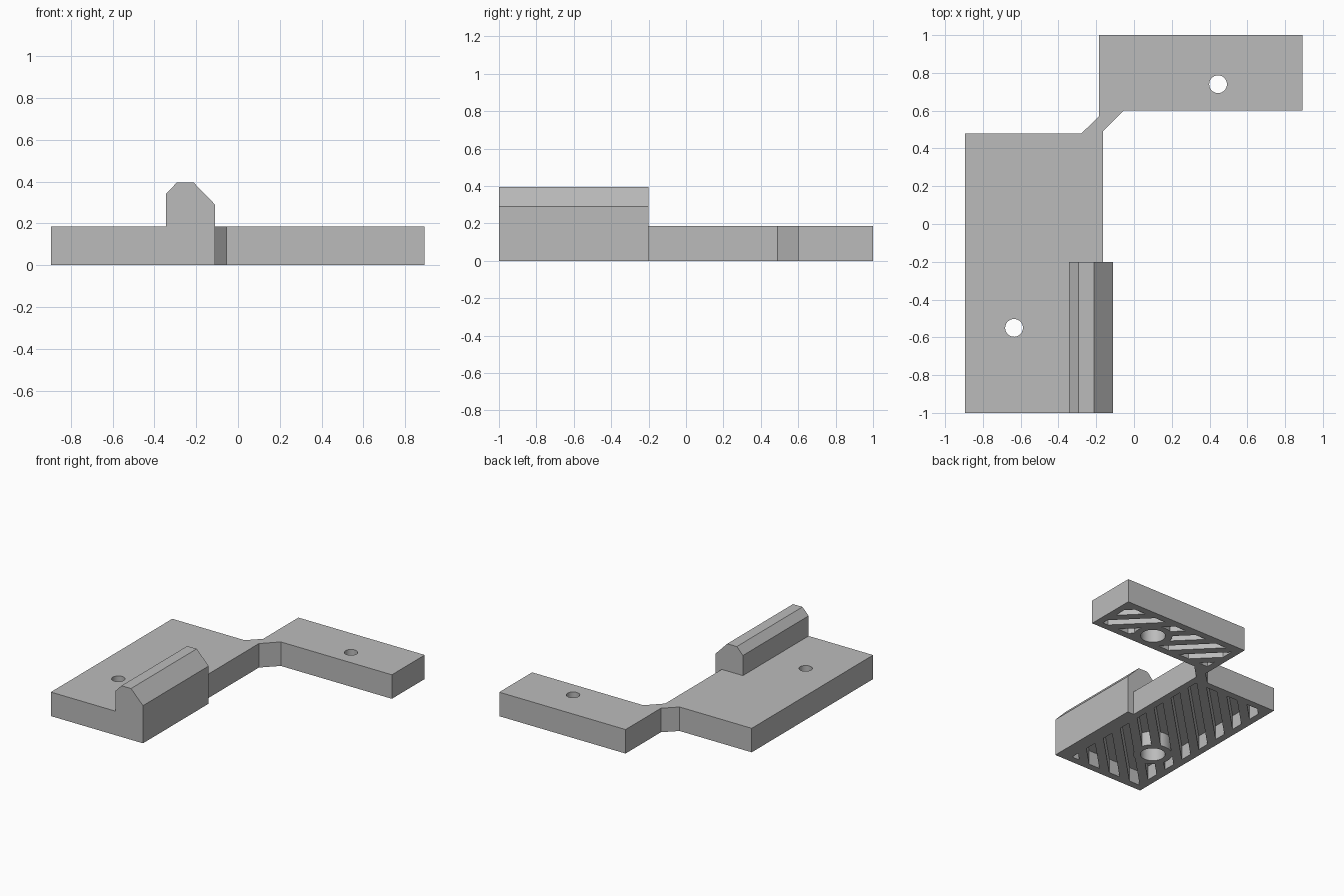
import bpy, bmesh, math
from mathutils import Matrix, Vector

cube = bpy.data.objects.get("Cube")
if cube:
    bpy.data.objects.remove(cube, do_unlink=True)

THICK = 0.185     # plate thickness
POCKET = 0.11     # depth of the underside slots
BORE = 0.125      # depth of the screw head recess
RIM = 0.055       # solid border around the slots
PITCH = 0.187     # slot spacing measured along an axis

grey = bpy.data.materials.new("plain_grey")
grey.use_nodes = True
grey.diffuse_color = (0.5, 0.5, 0.5, 1)
grey.node_tree.nodes["Principled BSDF"].inputs["Base Color"].default_value = (0.5, 0.5, 0.5, 1)


def make(name, bm):
    bmesh.ops.recalc_face_normals(bm, faces=bm.faces[:])
    mesh = bpy.data.meshes.new(name)
    bm.to_mesh(mesh)
    bm.free()
    mesh.materials.append(grey)
    obj = bpy.data.objects.new(name, mesh)
    bpy.context.collection.objects.link(obj)
    return obj


def prism(name, points, travel):
    """Extrude a closed outline along a vector."""
    bm = bmesh.new()
    face = bm.faces.new([bm.verts.new(p) for p in points])
    out = bmesh.ops.extrude_face_region(bm, geom=[face])
    moved = [v for v in out["geom"] if isinstance(v, bmesh.types.BMVert)]
    bmesh.ops.translate(bm, verts=moved, vec=travel)
    return make(name, bm)


def cylinder(name, centre, radius, bottom, top):
    bm = bmesh.new()
    place = Matrix.Translation((*centre, (bottom + top) / 2))
    bmesh.ops.create_cone(bm, cap_ends=True, segments=40, radius1=radius,
                          radius2=radius, depth=top - bottom, matrix=place)
    return make(name, bm)


def combine(target, tool, operation):
    """Apply a boolean and remove the tool object."""
    tool.hide_render = True
    mod = target.modifiers.new("combine", "BOOLEAN")
    mod.operation, mod.object, mod.solver = operation, tool, "EXACT"
    graph = bpy.context.evaluated_depsgraph_get()
    graph.update()
    result = bpy.data.meshes.new_from_object(target.evaluated_get(graph))
    target.modifiers.clear()
    target.data = result
    bpy.data.objects.remove(tool, do_unlink=True)


def slot_cutter(low, high, lean, first, hole):
    """Diagonal bars trimmed to a rectangle, leaving a boss round the hole."""
    along = Vector((lean, 1, 0)).normalized()
    across = Vector((1, -lean, 0)).normalized()
    middle = Vector(((low[0] + high[0]) / 2, (low[1] + high[1]) / 2, 0))
    bm = bmesh.new()
    for i in range(-12, 13):
        # signed distance of this bar from the middle of the rectangle
        offset = (first + i * PITCH) / math.sqrt(2) - middle.dot(across)
        if abs(offset) > 1.2:
            continue
        turn = Matrix((across, along, (0, 0, 1))).transposed().to_4x4()
        size = Matrix.Diagonal((PITCH * 0.36, 4, POCKET + 0.1, 1))
        spot = middle + across * offset + Vector((0, 0, (POCKET - 0.1) / 2))
        bmesh.ops.create_cube(bm, size=1, matrix=Matrix.Translation(spot) @ turn @ size)
    bars = make("slot_bars", bm)
    corners = [(low[0], low[1], -0.3), (high[0], low[1], -0.3),
               (high[0], high[1], -0.3), (low[0], high[1], -0.3)]
    combine(bars, prism("slot_limit", corners, (0, 0, 1)), "INTERSECT")
    combine(bars, cylinder("boss", hole, 0.138, -0.5, 0.9), "DIFFERENCE")
    return bars


# Two offset plates joined by a narrow diagonal neck
outline = [(-0.895, -1), (-0.11, -1), (-0.11, -0.2), (-0.165, -0.2),
           (-0.165, 0.49), (-0.055, 0.6), (0.892, 0.6), (0.892, 1),
           (-0.185, 1), (-0.185, 0.57), (-0.28, 0.478), (-0.895, 0.478)]
bracket = prism("bracket", [(x, y, 0) for x, y in outline], (0, 0, THICK))

# Chamfered rail along the edge of the large plate
rail_profile = [(-0.345, 0.1), (-0.345, 0.34), (-0.293, 0.395),
                (-0.212, 0.395), (-0.11, 0.29), (-0.11, 0.1)]
rail = prism("rail", [(x, -1, z) for x, z in rail_profile], (0, 0.8, 0))
combine(bracket, rail, "UNION")
bm = bmesh.new()
bm.from_mesh(bracket.data)
bmesh.ops.remove_doubles(bm, verts=bm.verts[:], dist=0.0001)
bmesh.ops.dissolve_limit(bm, angle_limit=0.01, verts=bm.verts[:], edges=bm.edges[:])
bm.to_mesh(bracket.data)
bm.free()

# Underside slots and recessed screw holes of each plate
plates = [
    ((-0.895 + RIM, -1 + RIM), (-0.165 - RIM, 0.478 - RIM), 1, 0.707, (-0.635, -0.55)),
    ((-0.185 + RIM, 0.6 + RIM), (0.892 - RIM, 1 - RIM), -1, 1.68, (0.445, 0.74)),
]
for low, high, lean, first, hole in plates:
    combine(bracket, slot_cutter(low, high, lean, first, hole), "DIFFERENCE")
    combine(bracket, cylinder("screw_recess", hole, 0.088, -0.1, BORE), "DIFFERENCE")
    combine(bracket, cylinder("screw_hole", hole, 0.047, -0.1, 0.5), "DIFFERENCE")

# One grey material, smooth hole walls with sharp edges
bracket.data.materials.clear()
bracket.data.materials.append(grey)
for poly in bracket.data.polygons:
    poly.material_index = 0
bpy.ops.object.select_all(action="DESELECT")
bracket.select_set(True)
bpy.context.view_layer.objects.active = bracket
bpy.ops.object.shade_smooth_by_angle(angle=math.radians(30))
